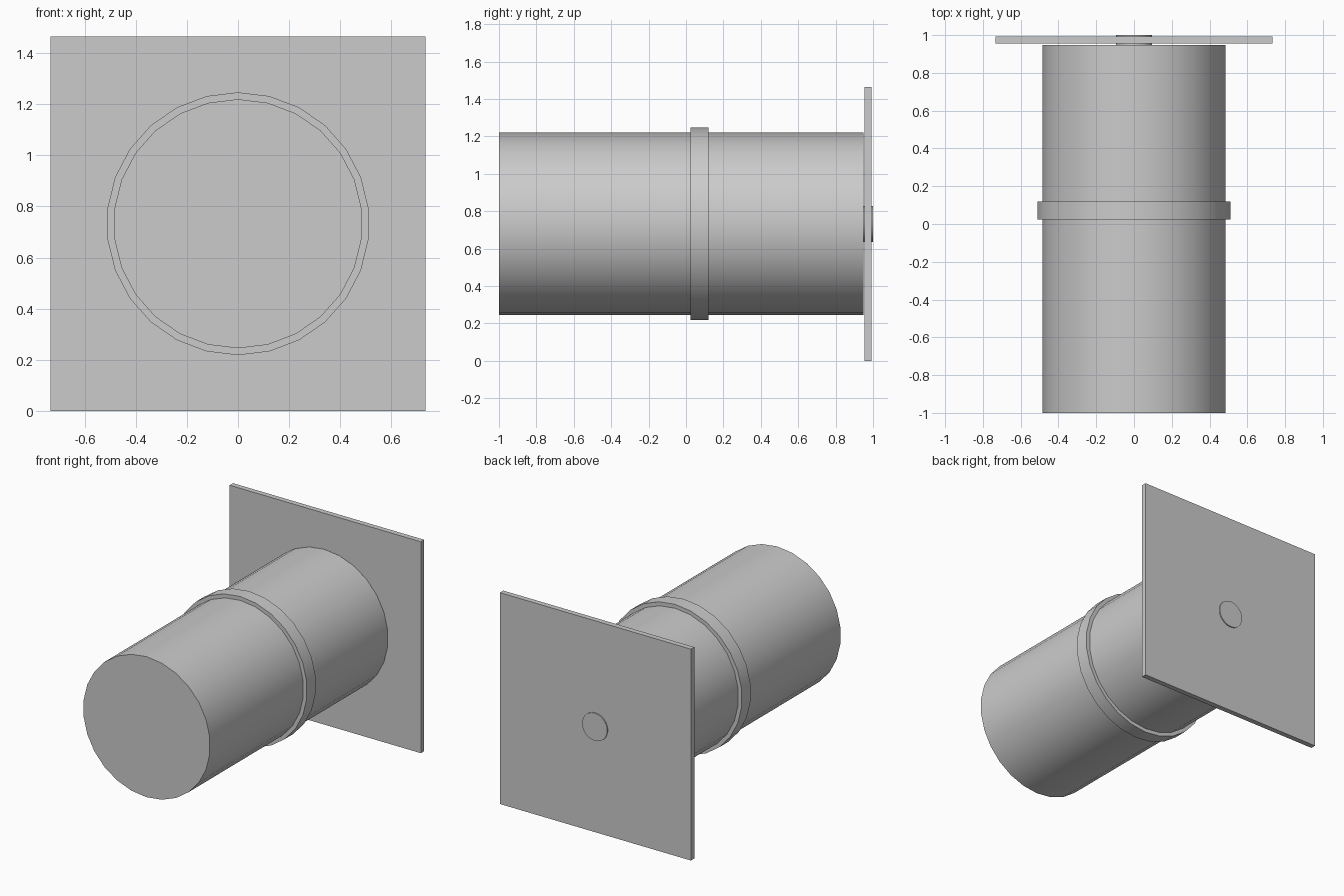
import bpy
import math

cube = bpy.data.objects.get("Cube")
if cube:
    bpy.data.objects.remove(cube, do_unlink=True)

SIDES = 26
AXIS_Z = 0.7325

grey = bpy.data.materials.new("plain grey")
grey.use_nodes = True
colour = (0.6, 0.6, 0.6, 1)
grey.diffuse_color = colour
grey.node_tree.nodes["Principled BSDF"].inputs["Base Color"].default_value = colour


def barrel(name, radius, y_front, y_back):
    """Closed cylinder along y, with a vertex at the top."""
    bpy.ops.mesh.primitive_cylinder_add(
        vertices=SIDES, radius=radius, depth=y_back - y_front,
        location=(0, (y_front + y_back) / 2, AXIS_Z),
        rotation=(math.pi / 2, 0, 0))
    obj = bpy.context.object
    obj.name = name
    obj.data.materials.append(grey)
    bpy.ops.object.shade_smooth_by_angle(angle=math.radians(30))
    return obj


# Main tube, its raised collar and the small boss through the plate
barrel("main_tube", 0.487, -1.0, 0.948)
barrel("collar", 0.514, 0.023, 0.12)
barrel("centre_boss", 0.096, 0.948, 1.0)

# Square mounting plate, standing just clear of the tube
bpy.ops.mesh.primitive_cube_add(size=1, location=(0, 0.974, AXIS_Z))
plate = bpy.context.object
plate.name = "mounting_plate"
plate.scale = (2 * AXIS_Z, 0.037, 2 * AXIS_Z)
bpy.ops.object.transform_apply(location=False, rotation=False, scale=True)
plate.data.materials.append(grey)
